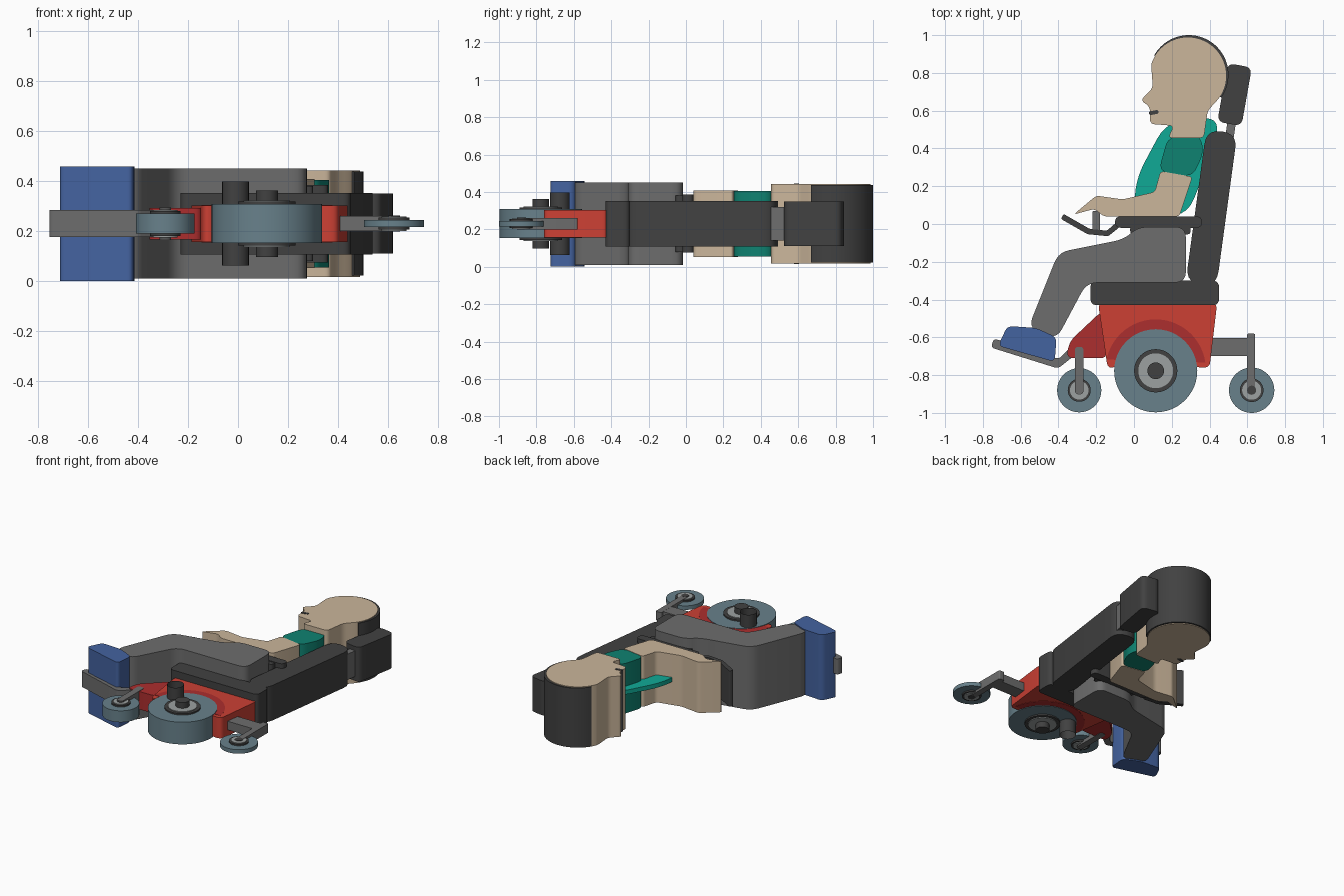
import bpy, bmesh
from math import cos, sin, radians
from mathutils import Color, Vector

default_cube = bpy.data.objects.get("Cube")
if default_cube:
    bpy.data.objects.remove(default_cube, do_unlink=True)

MIDDLE = .23  # every part is symmetric about this height


def material(name, hex_code):
    color = Color([byte / 255 for byte in bytes.fromhex(hex_code)]).from_srgb_to_scene_linear()
    mat = bpy.data.materials.new(name)
    mat.use_nodes = True
    mat.diffuse_color = (*color, 1)
    mat.node_tree.nodes["Principled BSDF"].inputs["Base Color"].default_value = (*color, 1)
    return mat


skin = material("skin", "cbb69b")
charcoal = material("charcoal", "414141")
grey = material("grey", "6d6d6d")
red = material("red", "cc4034")
deep_red = material("deep red", "ac2e2e")
slate = material("slate", "68818b")
silver = material("light grey", "9ca1a1")
blue = material("blue", "4463a0")
teal = material("teal", "10aa96")
deep_teal = material("deep teal", "0f8271")


def rounded(points, radius, steps=5):
    """Replace each corner of an outline with a small curve."""
    corners = [Vector(point) for point in points]
    outline = []
    for index, corner in enumerate(corners):
        before = corners[index - 1] - corner
        after = corners[(index + 1) % len(corners)] - corner
        start = corner + before.normalized() * min(radius, before.length * .48)
        end = corner + after.normalized() * min(radius, after.length * .48)
        for step in range(steps + 1):
            t = step / steps
            outline.append(start.lerp(corner, t).lerp(corner.lerp(end, t), t))
    return outline


def slab(name, points, thickness, mat, radius=0, capped=True):
    """Extrude an outline symmetrically about the middle height."""
    outline = rounded(points, radius) if radius else [Vector(point) for point in points]
    bm = bmesh.new()
    lower, upper = ([bm.verts.new((p.x, p.y, MIDDLE + side * thickness / 2)) for p in outline]
                    for side in (-1, 1))
    for index in range(len(outline)):
        bm.faces.new((lower[index - 1], lower[index], upper[index], upper[index - 1]))
    if capped:
        bm.faces.new(lower)
        bm.faces.new(upper)
    bmesh.ops.recalc_face_normals(bm, faces=bm.faces)
    mesh = bpy.data.meshes.new(name)
    bm.to_mesh(mesh)
    bm.free()
    mesh.materials.append(mat)
    part = bpy.data.objects.new(name, mesh)
    bpy.context.collection.objects.link(part)
    bpy.ops.object.select_all(action='DESELECT')
    part.select_set(True)
    bpy.context.view_layer.objects.active = part
    bpy.ops.object.shade_smooth_by_angle(angle=radians(30))


def arc(x, y, radius, start=0, end=360, count=48):
    angles = [radians(start + (end - start) * step / count) for step in range(count)]
    return [(x + radius * cos(angle), y + radius * sin(angle)) for angle in angles]


def bar(name, path, width, thickness, mat, radius=0):
    """Lay a strip of even width along a path."""
    spots = [Vector(point) for point in path]
    left, right = [], []
    for index, spot in enumerate(spots):
        ahead = spots[min(index + 1, len(spots) - 1)] - spots[max(index - 1, 0)]
        offset = ahead.orthogonal().normalized() * width / 2
        left.append(spot + offset)
        right.append(spot - offset)
    slab(name, left + right[::-1], thickness, mat, radius)


def wheel(name, x, y, radius, width, hub_width):
    """Stack coaxial discs, each one smaller and thicker than the last."""
    slab(name + "_tyre", arc(x, y, radius), width, slate)
    slab(name + "_rim", arc(x, y, radius * .52), width + .02, charcoal)
    slab(name + "_disc", arc(x, y, radius * .42), width + .03, silver)
    slab(name + "_hub", arc(x, y, radius * .2), hub_width, charcoal)


# Wheels and their forks
wheel("drive_wheel", .115, -.777, radius=.22, width=.155, hub_width=.265)
wheel("front_caster", -.29, -.88, radius=.117, width=.08, hub_width=.12)
wheel("rear_caster", .623, -.88, radius=.12, width=.028, hub_width=.064)
bar("front_fork", [(-.29, -.9), (-.29, -.65)], width=.046, thickness=.13, mat=grey, radius=.02)
bar("rear_fork", [(.62, -.9), (.62, -.58)], width=.043, thickness=.062, mat=grey, radius=.01)
bar("rear_arm", [(.38, -.65), (.6, -.65)], width=.095, thickness=.06, mat=grey)

# Motor base
slab("base", [(-.19, -.42), (.44, -.42), (.4, -.76), (.33, -.76), (.1, -.6), (-.1, -.76), (-.14, -.76)],
     thickness=.145, mat=red, radius=.03)
slab("wheel_arch", arc(.115, -.77, radius=.265, start=8, end=172), thickness=.149, mat=deep_red)
slab("front_cowl", [(-.17, -.46), (-.34, -.62), (-.36, -.71), (-.14, -.71)],
     thickness=.125, mat=deep_red, radius=.04)
slab("axle_sleeve", arc(-.01, -.675, radius=.053), thickness=.335, mat=charcoal, capped=False)

# Chair
bar("seat", [(-.23, -.365), (.45, -.365)], width=.13, thickness=.245, mat=charcoal, radius=.035)
bar("backrest", [(.355, -.32), (.465, .49)], width=.165, thickness=.245, mat=charcoal, radius=.08)
bar("headrest_post", [(.5, .42), (.52, .56)], width=.045, thickness=.18, mat=grey)
bar("headrest", [(.505, .53), (.56, .84)], width=.13, thickness=.24, mat=charcoal, radius=.04)
bar("armrest", [(-.1, .01), (.36, .01)], width=.06, thickness=.31, mat=charcoal, radius=.03)
bar("armrest_bracket", [(-.02, -.03), (.3, -.03)], width=.05, thickness=.3, mat=charcoal, radius=.02)
bar("footrest", [(-.75, -.63), (-.4, -.74), (-.31, -.66)], width=.05, thickness=.108, mat=grey, radius=.02)
bar("control_tray", [(-.38, .04), (-.24, -.04), (-.14, -.05), (-.08, 0)],
    width=.03, thickness=.25, mat=charcoal, radius=.01)
bar("joystick", [(-.2, .07), (-.2, -.04)], width=.04, thickness=.24, mat=grey, radius=.01)

# Rider's legs and feet
slab("trousers", [(-.56, -.55), (-.4, -.15), (-.05, -.08), (.02, -.015), (.275, -.015), (.275, -.31),
                  (-.25, -.31), (-.41, -.61)], thickness=.44, mat=grey, radius=.06)
slab("shoes", [(-.72, -.645), (-.67, -.54), (-.52, -.55), (-.41, -.6), (-.42, -.73)],
     thickness=.456, mat=blue, radius=.03)

# Rider's upper body
slab("torso", [(0, .05), (.01, .24), (.17, .54), (.44, .57), (.44, .44), (.28, .04)],
     thickness=.03, mat=teal, radius=.1)
slab("sleeve", [(.13, .28), (.18, .46), (.35, .47), (.37, .38), (.31, .25)],
     thickness=.35, mat=deep_teal, radius=.05)
slab("arm", [(.14, .28), (.31, .25), (.24, .04), (-.16, .04), (-.21, .08), (-.32, .05), (-.2, .15),
             (-.06, .13), (.11, .17)], thickness=.355, mat=skin, radius=.02)

# Head: a round skull closed by the profile of the face and neck
skull = arc(.285, .785, radius=.203, start=-40, end=170, count=30)
face = [(.1, .72), (.035, .655), (.085, .62), (.085, .53), (.21, .52), (.18, .455), (.37, .455), (.39, .6)]
slab("head", skull + face, thickness=.425, mat=skin, radius=.025)
slab("hair", arc(.29, .79, radius=.21, start=-35, end=155), thickness=.415, mat=charcoal)
bar("mouth", [(.08, .585), (.13, .595)], width=.02, thickness=.43, mat=charcoal, radius=.01)
